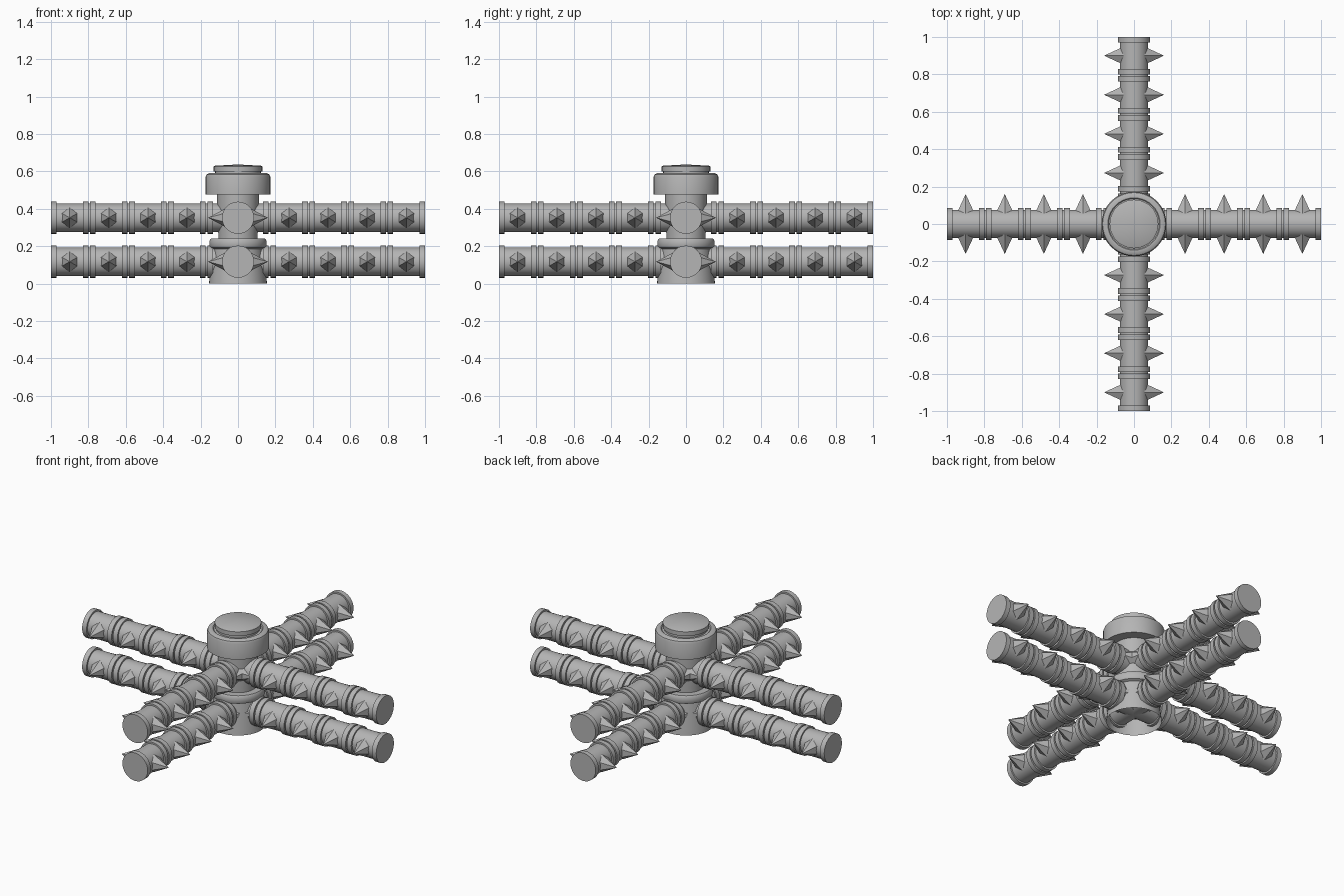
import bpy, bmesh, math
from mathutils import Matrix, Vector

if "Cube" in bpy.data.objects:
    bpy.data.objects.remove(bpy.data.objects["Cube"], do_unlink=True)

GREY = (0.46, 0.46, 0.46, 1)
metal = bpy.data.materials.new("mid grey")
metal.diffuse_color = GREY
metal.use_nodes = True
metal.node_tree.nodes["Principled BSDF"].inputs["Base Color"].default_value = GREY


def finish(name, bm):
    """Turn a bmesh into a shaded object."""
    bmesh.ops.recalc_face_normals(bm, faces=bm.faces)
    mesh = bpy.data.meshes.new(name)
    bm.to_mesh(mesh)
    bm.free()
    mesh.materials.append(metal)
    obj = bpy.data.objects.new(name, mesh)
    bpy.context.collection.objects.link(obj)
    bpy.ops.object.select_all(action='DESELECT')
    obj.select_set(True)
    bpy.context.view_layer.objects.active = obj
    bpy.ops.object.shade_smooth_by_angle(angle=math.radians(35))
    return obj


def lathe(profile, steps=40):
    """Spin (radius, height) points around z."""
    bm = bmesh.new()
    verts = [bm.verts.new((r, 0, z)) for r, z in profile]
    edges = [bm.edges.new(pair) for pair in zip(verts, verts[1:])]
    bmesh.ops.spin(bm, geom=verts + edges, cent=(0, 0, 0), axis=(0, 0, 1),
                   angle=math.tau, steps=steps)
    bmesh.ops.remove_doubles(bm, verts=bm.verts, dist=0.0005)
    return bm


# Central post: hollow flared base, column, cap and top button
finish("base", lathe([(0.155, 0), (0.152, 0.03), (0.132, 0.185), (0.148, 0.192),
                      (0.152, 0.2), (0.152, 0.23), (0.145, 0.24), (0, 0.24)]))
finish("column", lathe([(0.105, 0.23), (0.105, 0.26), (0.112, 0.42), (0.112, 0.48)]))
finish("cap", lathe([(0, 0.475), (0.173, 0.475), (0.173, 0.57), (0.168, 0.583),
                     (0.155, 0.59), (0.14, 0.59), (0.135, 0.585), (0, 0.585)]))
finish("top_button", lathe([(0.122, 0.58), (0.122, 0.598), (0.13, 0.6),
                            (0.13, 0.626), (0.122, 0.63), (0, 0.637)]))

# Arm outline: tube segments with a raised band at each end
TUBE, BAND, PITCH, WIDTH = 0.076, 0.086, 0.209, 0.03
SEGMENTS = 5
arm_profile = [(0, 1)]
for i in range(SEGMENTS):
    outer = 1 - i * PITCH
    inner = outer - PITCH + 0.009
    arm_profile += [(TUBE if i else BAND, outer), (BAND, outer),
                    (BAND, outer - WIDTH), (TUBE, outer - WIDTH)]
    if i < SEGMENTS - 1:
        arm_profile += [(TUBE, inner + WIDTH), (BAND, inner + WIDTH),
                        (BAND, inner), (TUBE, inner)]
arm_profile += [(TUBE, -0.02)]

SPIKE_BASE, SPIKE_TIP, SPIKE_RADIUS = 0.055, 0.16, 0.056


def arm(name, height, turn):
    place = Matrix.Translation((0, 0, height)) @ Matrix.Rotation(turn, 4, 'Z')
    bm = lathe(arm_profile, 32)
    bm.transform(place @ Matrix.Rotation(math.pi / 2, 4, 'Y'))
    finish(name, bm)

    # Six-sided spikes along both flanks
    bm = bmesh.new()
    length = SPIKE_TIP - SPIKE_BASE
    for i in range(SEGMENTS):
        for side in (-1, 1):
            pos = Vector((0.9 - i * PITCH, side * (SPIKE_BASE + length / 2), 0))
            aim = Matrix.Rotation(-side * math.pi / 2, 4, 'X')
            bmesh.ops.create_cone(bm, segments=6, radius1=SPIKE_RADIUS, radius2=0,
                                  depth=length, cap_ends=True,
                                  matrix=place @ Matrix.Translation(pos) @ aim)
    bmesh.ops.remove_doubles(bm, verts=bm.verts, dist=0.0005)
    finish(name + "_spikes", bm)


for level, height in (("lower", 0.117), ("upper", 0.352)):
    for k, side in enumerate(("left", "back", "right", "front")):
        arm(f"{level}_{side}_arm", height, k * math.pi / 2)
